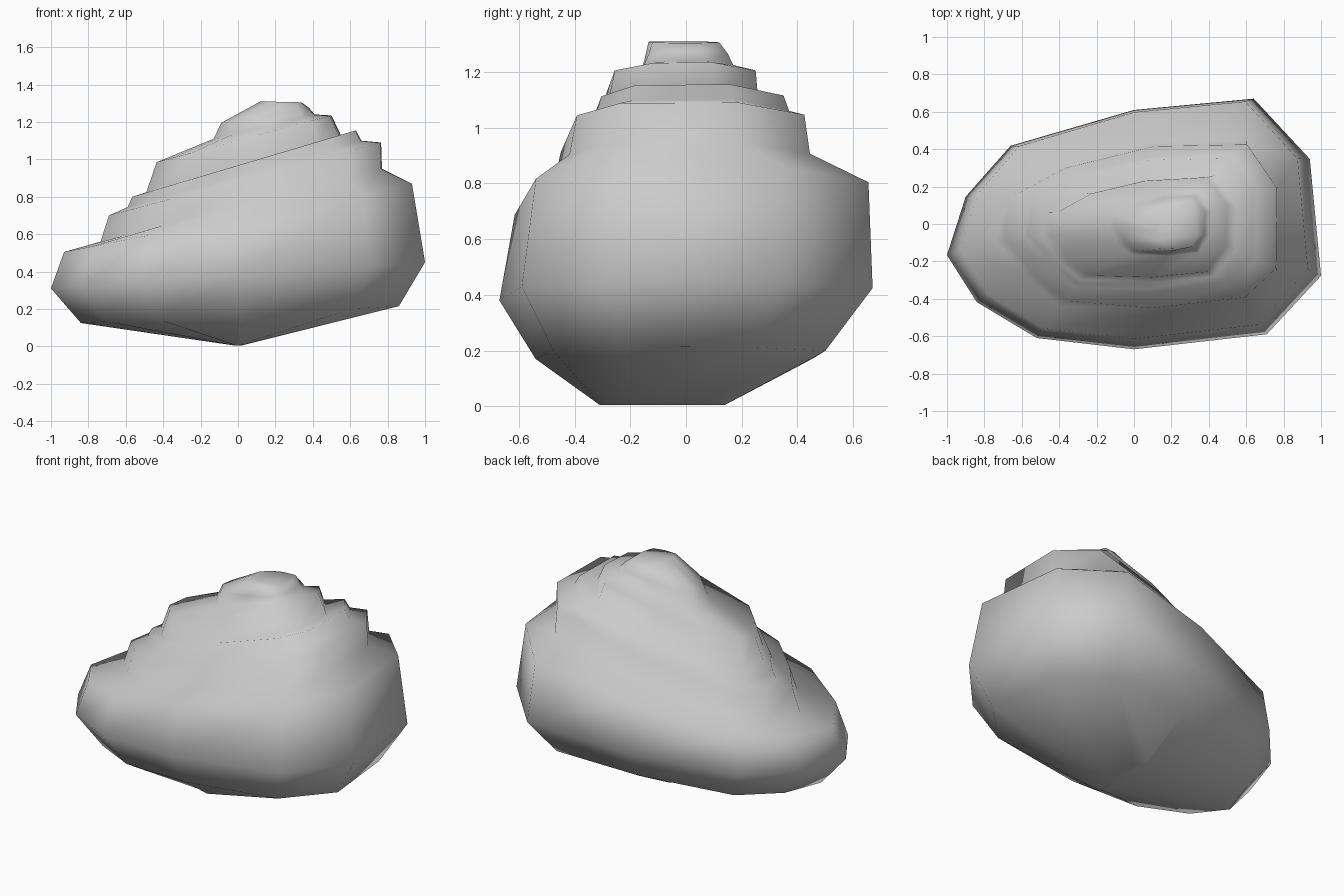
import bpy, bmesh

if "Cube" in bpy.data.objects:
    bpy.data.objects.remove(bpy.data.objects["Cube"])

# Plan outlines, starting at the left tip and running round the front
LOW = [(-1, -.16), (-.84, -.41), (-.52, -.60), (0, -.66), (.71, -.58), (1, -.27),
       (.94, .35), (.64, .67), (0, .61), (-.66, .42), (-.90, .15)]
MID = [(-.73, -.09), (-.58, -.27), (-.39, -.43), (.08, -.47), (.59, -.41), (.76, -.25),
       (.765, .19), (.60, .43), (.09, .42), (-.40, .30), (-.66, .16)]
TOP = [(-.44, -.06), (-.36, -.18), (-.25, -.28), (.10, -.29), (.40, -.26), (.50, -.12),
       (.51, .10), (.40, .26), (.06, .24), (-.23, .17), (-.41, .07)]

# Tilted contour rings: outline, x min, x max, y min, y max, z at left, z at right
RINGS = [
    (LOW, -.02, .02, -.31, .14, .005, .005),     # keel underneath
    (LOW, -.84, .86, -.54, .50, .125, .215),
    (LOW, -1.0, 1.0, -.67, .67, .31, .45),       # widest girth
    (LOW, -.93, .93, -.615, .655, .505, .87),
    (MID, -.735, .77, -.48, .445, .56, .95),     # first terrace
    (MID, -.69, .765, -.45, .425, .70, 1.09),
    (MID, -.59, .66, -.37, .37, .745, 1.10),     # second terrace
    (MID, -.565, .63, -.35, .35, .80, 1.155),
    (TOP, -.49, .55, -.31, .26, .825, 1.13),     # third terrace
    (TOP, -.435, .50, -.285, .25, .985, 1.235),
    (TOP, -.13, .41, -.17, .17, 1.11, 1.24),     # summit
    (TOP, -.09, .38, -.15, .15, 1.195, 1.275),
    (TOP, .12, .34, -.135, .12, 1.31, 1.305),
]


def remap(v, a, b, lo, hi):
    return lo + (v - a) / (b - a) * (hi - lo)


def add_ring(bm, outline, x0, x1, y0, y1, z0, z1):
    xs = [p[0] for p in outline]
    ys = [p[1] for p in outline]
    verts = []
    for x, y in outline:
        px = remap(x, min(xs), max(xs), x0, x1)
        py = remap(y, min(ys), max(ys), y0, y1)
        verts.append(bm.verts.new((px, py, remap(px, x0, x1, z0, z1))))
    return verts


# Loft the rings into one closed terraced rock
bm = bmesh.new()
loops = [add_ring(bm, *r) for r in RINGS]
for a, b in zip(loops, loops[1:]):
    n = len(a)
    for i in range(n):
        j = (i + 1) % n
        bm.faces.new((a[i], a[j], b[j], b[i]))
bm.faces.new(loops[0][::-1])
bm.faces.new(loops[-1])
bmesh.ops.recalc_face_normals(bm, faces=bm.faces)
for f in bm.faces:
    f.smooth = True

mesh = bpy.data.meshes.new("terraced_rock")
bm.to_mesh(mesh)
bm.free()
rock = bpy.data.objects.new("terraced_rock", mesh)
bpy.context.collection.objects.link(rock)
